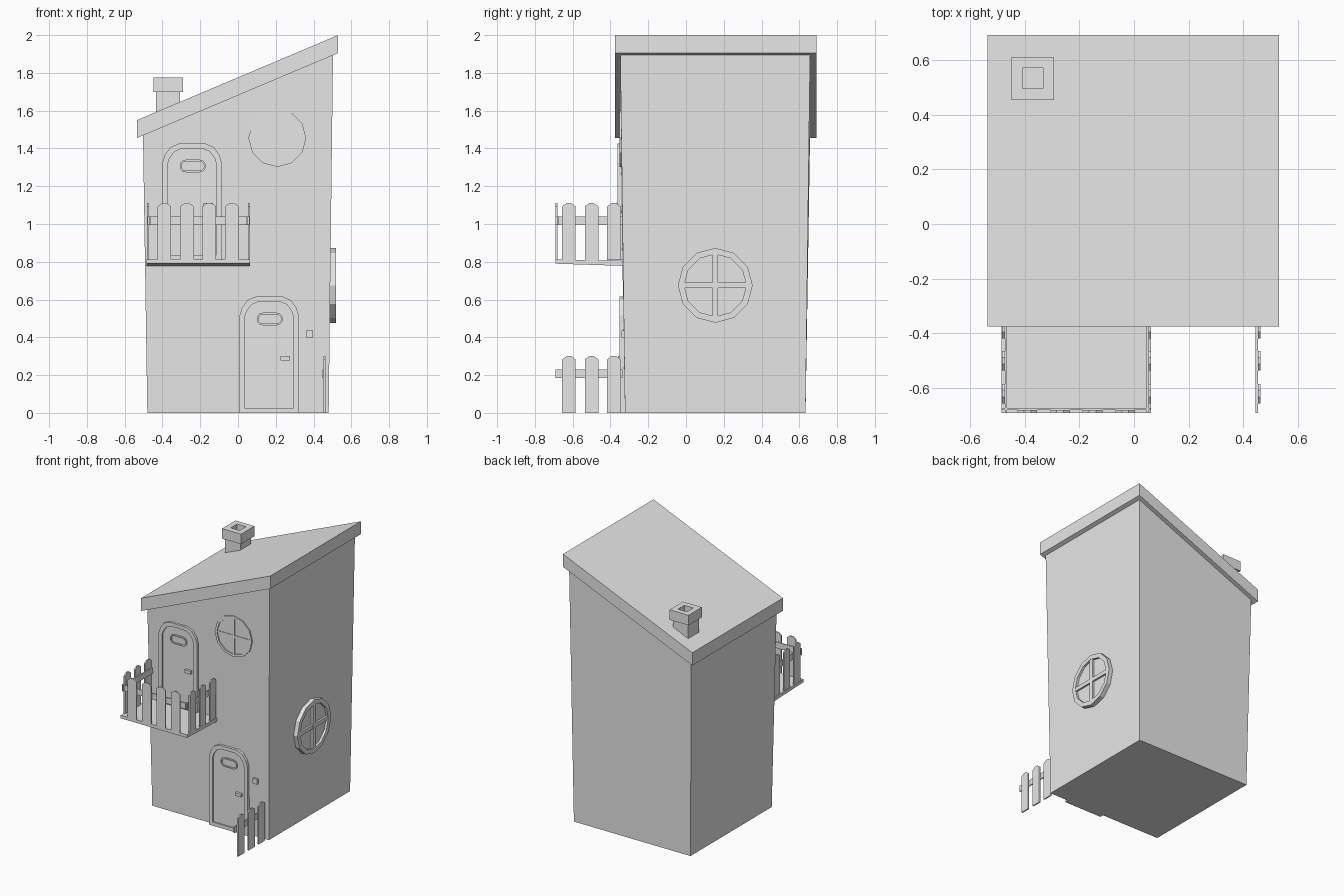
import bpy, bmesh
from math import sin, cos, pi
from mathutils import Matrix

cube = bpy.data.objects.get("Cube")
if cube:
    bpy.data.objects.remove(cube, do_unlink=True)

grey = bpy.data.materials.new("plain grey")
grey.use_nodes = True
grey.diffuse_color = (0.8, 0.8, 0.8, 1)
grey.node_tree.nodes["Principled BSDF"].inputs["Base Color"].default_value = (0.8, 0.8, 0.8, 1)

# Planes map (across, up, outward) to world space
FRONT = Matrix(((1, 0, 0, 0), (0, 0, -1, 0), (0, 1, 0, 0), (0, 0, 0, 1)))
SIDE = Matrix(((0, 0, 1, 0), (1, 0, 0, 0), (0, 1, 0, 0), (0, 0, 0, 1)))
TOP = Matrix.Identity(4)


def finish(name, bm):
    bmesh.ops.recalc_face_normals(bm, faces=bm.faces)
    mesh = bpy.data.meshes.new(name)
    bm.to_mesh(mesh)
    bm.free()
    mesh.materials.append(grey)
    obj = bpy.data.objects.new(name, mesh)
    bpy.context.collection.objects.link(obj)
    return obj


def prism(name, plane, outline, d0, d1, hole=None):
    """Extrude an outline, optionally with a hole of equal point count."""
    bm = bmesh.new()
    loops = [[[bm.verts.new(plane @ Matrix.Translation((u, v, d)).translation)
               for u, v in pts] for d in (d0, d1)]
             for pts in (outline, hole) if pts]
    n = len(outline)
    for low, high in loops:
        for i in range(n):
            j = (i + 1) % n
            bm.faces.new((low[i], low[j], high[j], high[i]))
    for k in (0, 1):
        if hole:
            a, b = loops[0][k], loops[1][k]
            for i in range(n):
                j = (i + 1) % n
                bm.faces.new((a[i], a[j], b[j], b[i]))
        else:
            bm.faces.new(loops[0][k])
    return finish(name, bm)


def rect(u0, u1, v0, v1):
    return [(u0, v0), (u1, v0), (u1, v1), (u0, v1)]


def ngon(u, v, r, n=12):
    return [(u + r * sin(2 * pi * i / n), v + r * cos(2 * pi * i / n)) for i in range(n)]


def arch(u, v0, v1, half, c):
    """Door outline with a faceted arched top."""
    right = [(half, v0), (half, v1 - c), (half - c * 0.12, v1 - c * 0.6),
             (half - c * 0.42, v1 - c * 0.18), (half - c * 0.85, v1)]
    return [(u + x, z) for x, z in right] + [(u - x, z) for x, z in reversed(right)]


def stadium(u, v, half, r):
    pts = []
    for side, start in ((1, -pi / 2), (-1, pi / 2)):
        for i in range(6):
            a = start + pi * i / 5
            pts.append((u + side * (half - r) + r * cos(a), v + r * sin(a)))
    return pts


# House body, flaring slightly toward the sloped top
bm = bmesh.new()
bmesh.ops.create_cube(bm, size=2)
for v in bm.verts:
    sx, sy, top = v.co.x, v.co.y, v.co.z > 0
    x = sx * (0.503 if top else 0.48)
    y = (0.657 if top else 0.633) if sy > 0 else (-0.348 if top else -0.323)
    v.co = (x, y, 1.69 + x * 0.4225 if top else 0)
finish("house_body", bm)

# Slanted roof slab
prism("roof", FRONT, [(-0.535, 1.455), (0.53, 1.905), (0.53, 2), (-0.535, 1.55)], -0.69, 0.375)

# Chimney with an open cap
flue = rect(-0.407, -0.333, 0.495, 0.57)
prism("chimney_stack", TOP, rect(-0.435, -0.308, 0.468, 0.595), 1.5, 1.705, flue)
prism("chimney_cap", TOP, rect(-0.448, -0.292, 0.453, 0.61), 1.70, 1.775, flue)


# Arched doors with a framed slot window and a handle
def door(name, u, z, wall):
    prism(name + "_frame", FRONT, arch(u, z, z + 0.615, 0.157, 0.1), wall - 0.02, wall + 0.022,
          arch(u, z + 0.027, z + 0.588, 0.13, 0.085))
    prism(name + "_panel", FRONT, arch(u, z + 0.02, z + 0.6, 0.14, 0.09), wall - 0.02, wall + 0.012)
    prism(name + "_window_rim", FRONT, stadium(u + 0.003, z + 0.497, 0.07, 0.034), wall, wall + 0.02,
          stadium(u + 0.003, z + 0.497, 0.06, 0.025))
    prism(name + "_handle", FRONT, rect(u + 0.06, u + 0.11, z + 0.277, z + 0.3), wall, wall + 0.03)


door("front_door", 0.165, 0, 0.329)
door("balcony_door", -0.243, 0.81, 0.34)
prism("doorbell", FRONT, rect(0.36, 0.398, 0.398, 0.437), 0.31, 0.342)


# Round windows with crossed glazing bars
def round_window(name, plane, u, v, r, rim, back, pane, front):
    bar = rim * 0.45
    prism(name + "_rim", plane, ngon(u, v, r), back, front, ngon(u, v, r - rim))
    prism(name + "_pane", plane, ngon(u, v, r - rim * 0.5), back, pane)
    reach = r - rim * 0.7
    prism(name + "_upright_bar", plane, rect(u - bar, u + bar, v - reach, v + reach), back, front - 0.002)
    prism(name + "_cross_bar", plane, rect(u - reach, u + reach, v - bar, v + bar), back, front - 0.003)


round_window("side_window", SIDE, 0.155, 0.675, 0.198, 0.033, 0.47, 0.503, 0.52)
round_window("front_window", FRONT, 0.208, 1.455, 0.153, 0.018, 0.32, 0.346, 0.353)


# Picket fences: pointed boards joined by one rail
def fence(name, plane, centres, ends, z, d, out):
    for i, c in enumerate(centres):
        w = 0.036
        board = [(c - w, z), (c + w, z), (c + w, z + 0.283), (c + w * 0.35, z + 0.3),
                 (c - w * 0.35, z + 0.3), (c - w, z + 0.283)]
        prism(f"{name}_picket_{i + 1}", plane, board, d, d + out * 0.01)
    prism(name + "_rail", plane, rect(*ends, z + 0.185, z + 0.23), d - out * 0.008, d)


side_centres = (-0.62, -0.5, -0.382)
side_ends = (-0.69, -0.335)
fence("yard_fence", SIDE, side_centres, side_ends, 0, 0.453, 1)
fence("balcony_right_fence", SIDE, side_centres, side_ends, 0.81, 0.053, 1)
fence("balcony_left_fence", SIDE, side_centres, side_ends, 0.81, -0.472, -1)
fence("balcony_front_fence", FRONT, (-0.39, -0.27, -0.152, -0.032), (-0.48, 0.061), 0.81, 0.68, 1)

# Balcony floor with a slightly sloping underside
prism("balcony_floor", SIDE, [(-0.69, 0.79), (-0.32, 0.778), (-0.32, 0.805), (-0.69, 0.813)], -0.484, 0.063)
